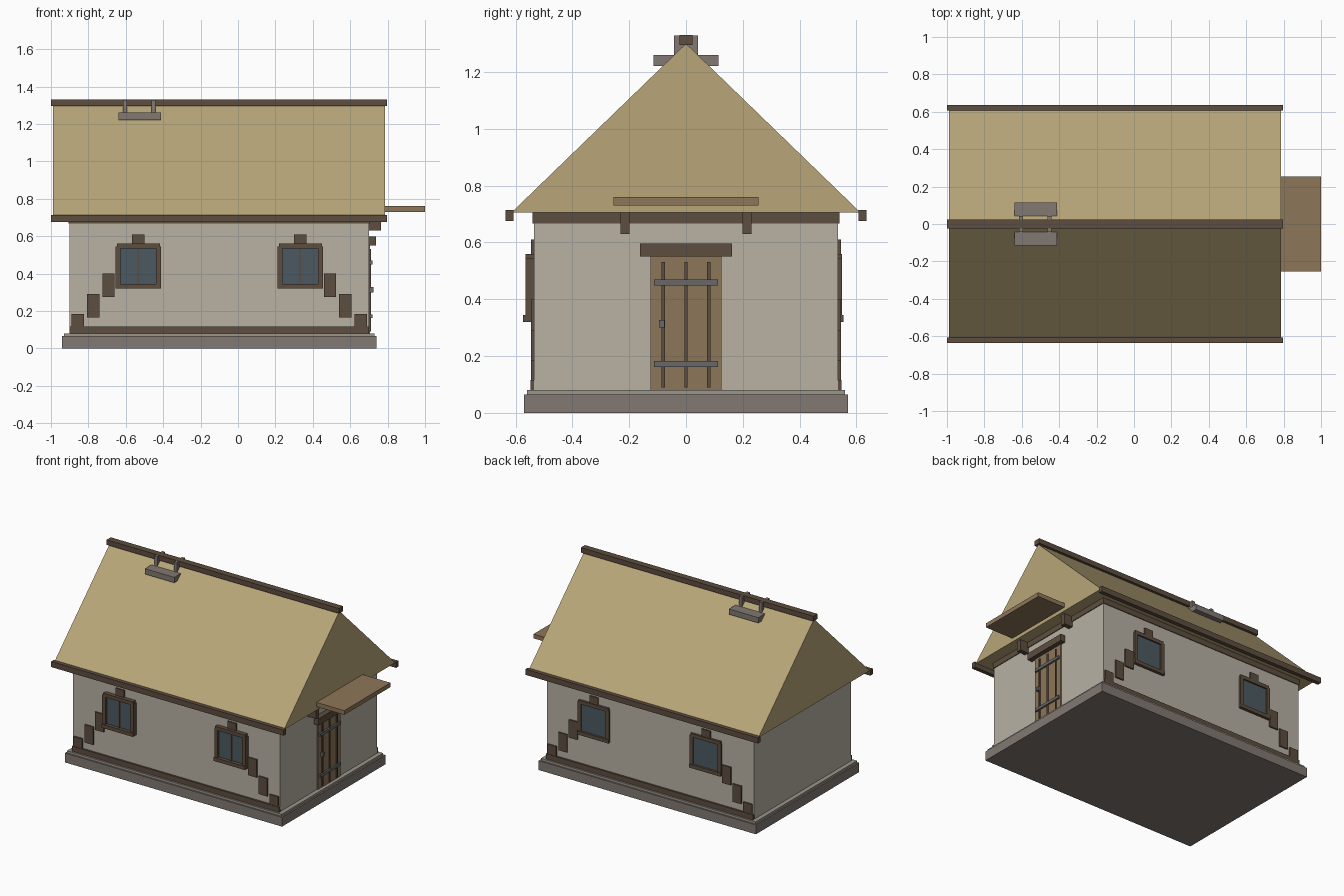
import bpy, bmesh

if "Cube" in bpy.data.objects:
    bpy.data.objects.remove(bpy.data.objects["Cube"])

def mat(name, r, g, b):
    m = bpy.data.materials.new(name)
    m.diffuse_color = (r, g, b, 1)
    m.use_nodes = True
    m.node_tree.nodes["Principled BSDF"].inputs["Base Color"].default_value = m.diffuse_color
    return m

PLASTER = mat("plaster", 0.48, 0.44, 0.37)
STONE = mat("stone", 0.22, 0.19, 0.17)
LEDGE = mat("pale_stone", 0.33, 0.30, 0.26)
TIMBER = mat("dark_timber", 0.11, 0.075, 0.05)
PLANK = mat("plank", 0.27, 0.18, 0.10)
THATCH = mat("thatch", 0.48, 0.38, 0.19)
GLASS = mat("glass", 0.07, 0.10, 0.12)
IRON = mat("iron", 0.14, 0.14, 0.14)

def mesh_object(name, bm, m):
    bmesh.ops.recalc_face_normals(bm, faces=bm.faces)
    me = bpy.data.meshes.new(name)
    bm.to_mesh(me)
    bm.free()
    me.materials.append(m)
    ob = bpy.data.objects.new(name, me)
    bpy.context.collection.objects.link(ob)
    return ob

def box(name, x, y, z, m):
    """Box from (min, max) ranges on each axis."""
    bm = bmesh.new()
    bmesh.ops.create_cube(bm, size=1)
    for v in bm.verts:
        v.co = [(r[0] + r[1]) / 2 + c * abs(r[1] - r[0]) for r, c in zip((x, y, z), v.co)]
    return mesh_object(name, bm, m)

# Base and walls
box("plinth", (-0.94, 0.74), (-0.57, 0.57), (0, 0.065), STONE)
box("plinth_ledge", (-0.93, 0.73), (-0.56, 0.56), (0.065, 0.08), LEDGE)
box("walls", (-0.9, 0.7), (-0.535, 0.535), (0.08, 0.68), PLASTER)
box("top_plate", (-0.905, 0.705), (-0.54, 0.54), (0.667, 0.706), TIMBER)

# Thatched gable roof
bm = bmesh.new()
face = bm.faces.new([bm.verts.new((-0.99, y, z)) for y, z in ((-0.615, 0.705), (0.615, 0.705), (0, 1.3))])
ext = bmesh.ops.extrude_face_region(bm, geom=[face], use_keep_orig=True)
bmesh.ops.translate(bm, vec=(1.775, 0, 0), verts=[v for v in ext["geom"] if isinstance(v, bmesh.types.BMVert)])
mesh_object("thatch_roof", bm, THATCH)
box("ridge_beam", (-1, 0.797), (-0.023, 0.023), (1.295, 1.33), TIMBER)

# Weight saddle over the ridge
for x in (-0.605, -0.452):
    box("ridge_strap", (x - 0.011, x + 0.011), (-0.043, 0.043), (1.258, 1.329), STONE)
for s in (-1, 1):
    box("ridge_weight", (-0.64, -0.412), (s * 0.043, s * 0.115), (1.222, 1.26), STONE)

# Long sides: eaves, sill beams, windows and stepped braces
CX = -0.1
for s, side in ((-1, "front"), (1, "back")):
    def part(name, x, depth, z, m):
        box(f"{side}_{name}", x, (s * 0.525, s * depth), z, m)
    box(f"{side}_eave_beam", (-1, 0.797), (s * 0.607, s * 0.635), (0.675, 0.714), TIMBER)
    part("sill_beam", (-0.9, 0.7), 0.548, (0.08, 0.116), TIMBER)
    out = 0.015 if s < 0 else 0
    for k in (-1, 1):
        c = CX + k * 0.433
        part("window_glass", (c - 0.105, c + 0.105), 0.54 + out * 0.6, (0.34, 0.54), GLASS)
        part("window_head", (c - 0.115, c + 0.115), 0.55 + out, (0.535, 0.56), TIMBER)
        part("window_sill", (c - 0.121, c + 0.121), 0.555 + out * 1.2, (0.32, 0.345), TIMBER)
        for j in (-1, 1):
            part("window_jamb", (c + j * 0.095, c + j * 0.121), 0.55 + out, (0.335, 0.545), TIMBER)
        if s < 0:
            part("window_mullion", (c - 0.006, c + 0.006), 0.556, (0.345, 0.535), TIMBER)
        part("window_keyblock", (c - 0.033, c + 0.033), 0.545, (0.555, 0.61), TIMBER)
        for d, z0, z1 in ((0.757, 0.11, 0.185), (0.673, 0.165, 0.29), (0.592, 0.275, 0.4)):
            x = CX + k * d
            part("brace_block", (x - 0.033, x + 0.033), 0.545, (z0, z1), TIMBER)

# Door on the right end
box("door", (0.69, 0.706), (-0.125, 0.125), (0.08, 0.55), PLANK)
box("door_lintel", (0.69, 0.737), (-0.162, 0.162), (0.55, 0.597), TIMBER)
for y in (-0.08, 0, 0.08):
    box("door_batten", (0.7, 0.712), (y - 0.006, y + 0.006), (0.09, 0.532), TIMBER)
for z in (0.172, 0.459):
    box("door_strap", (0.7, 0.718), (-0.113, 0.113), (z - 0.01, z + 0.01), IRON)
box("door_handle", (0.7, 0.724), (-0.095, -0.076), (0.3, 0.327), IRON)

# Door canopy and its brackets
box("door_canopy", (0.74, 1.0), (-0.255, 0.255), (0.73, 0.76), PLANK)
for y in (-0.215, 0.215):
    box("canopy_bracket", (0.69, 0.765), (y - 0.016, y + 0.016), (0.63, 0.705), TIMBER)
